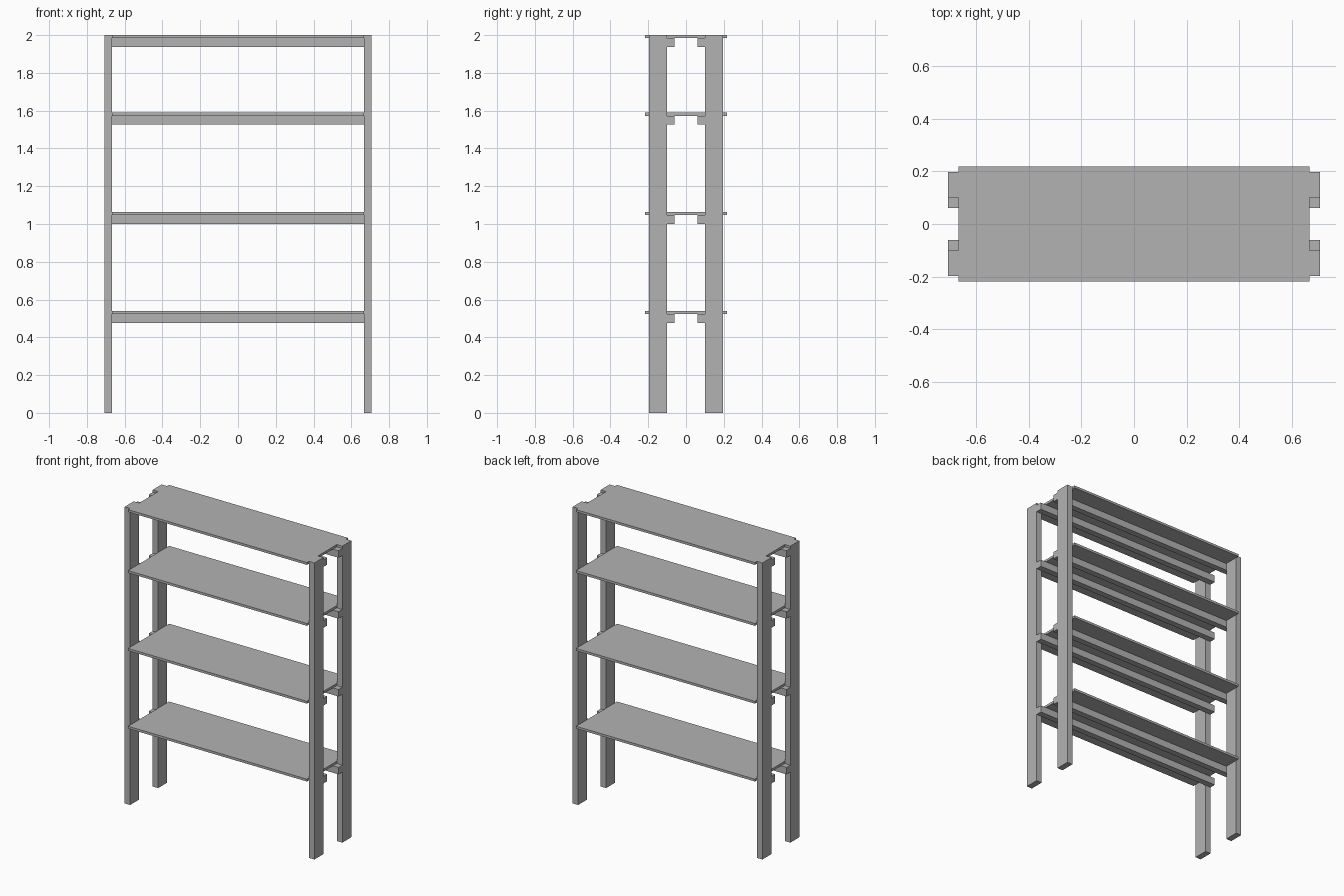
import bpy

cube = bpy.data.objects.get("Cube")
if cube:
    bpy.data.objects.remove(cube, do_unlink=True)

grey = bpy.data.materials.new("plain grey")
grey.use_nodes = True
colour = (0.45, 0.45, 0.45, 1)
grey.diffuse_color = colour
grey.node_tree.nodes["Principled BSDF"].inputs["Base Color"].default_value = colour


def box(name, low, high):
    """Axis-aligned box between two corners."""
    centre = [(a + b) / 2 for a, b in zip(low, high)]
    bpy.ops.mesh.primitive_cube_add(size=1, location=centre)
    obj = bpy.context.object
    obj.name = name
    obj.scale = [b - a for a, b in zip(low, high)]
    bpy.ops.object.transform_apply(location=False, rotation=False, scale=True)
    obj.data.materials.append(grey)


OUTER_X, INNER_X = 0.708, 0.667
POST_IN, POST_OUT = 0.101, 0.197
RAIL_IN = 0.06
SHELF_Y = 0.218
SHELF_THICK, RAIL_HEIGHT = 0.016, 0.047
SHELF_TOPS = (0.539, 1.064, 1.589, 2.0)


def span(sign, near, far):
    """Ordered interval on one side of the centre."""
    return sorted((sign * near, sign * far))


# Four upright posts
for x_side, x_name in ((1, "left"), (-1, "right")):
    for y_side, y_name in ((-1, "front"), (1, "back")):
        x0, x1 = span(x_side, INNER_X, OUTER_X)
        y0, y1 = span(y_side, POST_IN, POST_OUT)
        box(f"{y_name}_{x_name}_post", (x0, y0, 0), (x1, y1, 2))

# Shelf boards, each on a pair of long rails
for number, top in enumerate(SHELF_TOPS, 1):
    under = top - SHELF_THICK
    box(f"shelf_{number}", (-INNER_X, -SHELF_Y, under), (INNER_X, SHELF_Y, top))
    for y_side, y_name in ((-1, "front"), (1, "back")):
        y0, y1 = span(y_side, RAIL_IN, POST_IN)
        box(f"{y_name}_rail_{number}",
            (-OUTER_X, y0, under - RAIL_HEIGHT), (OUTER_X, y1, under))
